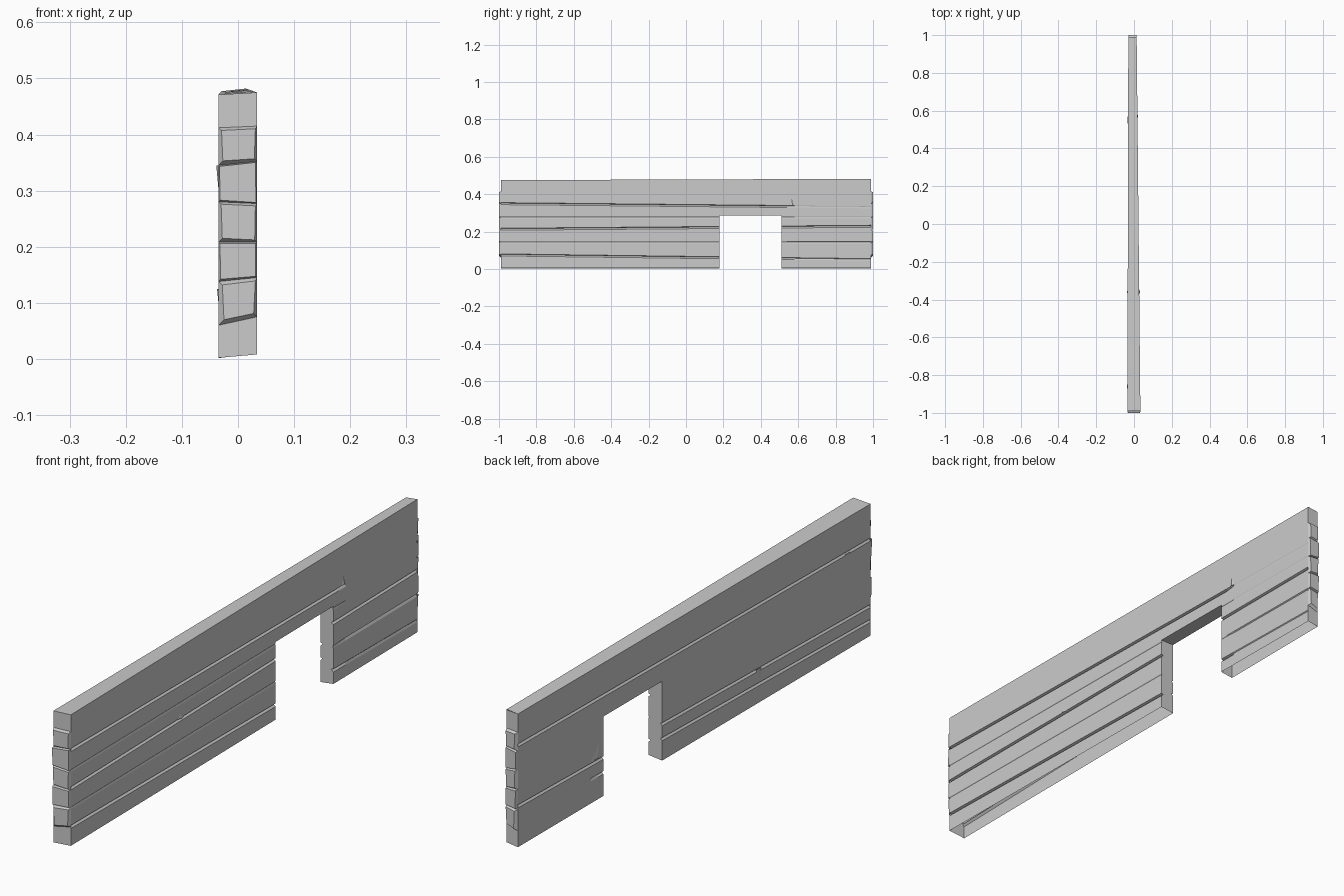
import bpy, bmesh

if "Cube" in bpy.data.objects:
    bpy.data.objects.remove(bpy.data.objects["Cube"])

END = 0.99
DOOR = (0.18, 0.51, 0.285)          # doorway start, end, height

# grooves: z at front, z at back, depth before and after the doorway
RIGHT = [(.076, .050, .009, .003), (.143, .141, .002, .004), (.213, .229, .009, .008),
         (.276, .276, .002, .001), (.350, .330, .009, .001)]
LEFT = [(.055, .095, .007, .001), (.108, .148, .007, .007), (.345, .365, .007, .007)]


def lerp(a, b, y):
    return a + (b - a) * (y + 1) / 2


def side_x(s, y):
    # the wall narrows towards the back
    return lerp(.034, .014, y) if s > 0 else lerp(-.035, -.030, y)


def top_z(s, y):
    return lerp(.475, .482, y) if s > 0 else lerp(.471, .477, y)


def column(s, y, over_door):
    """Points of one wall side at position y, bottom to top."""
    x = side_x(s, y)
    pts = [(x, y, .008 if s > 0 else .002)]
    lintel = False
    for z0, z1, da, db in (RIGHT if s > 0 else LEFT):
        z = lerp(z0, z1, y)
        if z > DOOR[2] and not lintel:
            if over_door:
                pts = []
            pts.append((x, y, DOOR[2]))
            lintel = True
        d = da if y < .55 else db
        pts += [(x, y, z - .006), (x - s * d, y, z + .002), (x, y, z + .005)]
    return pts + [(x, y, top_z(s, y))]


def finish(name, bm):
    bmesh.ops.remove_doubles(bm, verts=bm.verts, dist=1e-5)
    bmesh.ops.recalc_face_normals(bm, faces=bm.faces)
    me = bpy.data.meshes.new(name)
    bm.to_mesh(me)
    bm.free()
    ob = bpy.data.objects.new(name, me)
    bpy.context.collection.objects.link(ob)
    return ob


# plank wall: both grooved sides, top, lintel underside and door jambs; open below
bm = bmesh.new()
for ys, over in (((-END, -.4, DOOR[0]), False), (DOOR[:2], True), ((DOOR[1], .54, .58, END), False)):
    edges = []
    for s in (1, -1):
        cols = [[bm.verts.new(p) for p in column(s, y, over)] for y in ys]
        for a, b in zip(cols, cols[1:]):
            for i in range(len(a) - 1):
                bm.faces.new((a[i], b[i], b[i + 1], a[i + 1]))
        edges.append(cols)
    for k in range(len(ys) - 1):
        for row in ((-1, 0) if over else (-1,)):
            bm.faces.new((edges[0][k][row], edges[0][k + 1][row],
                          edges[1][k + 1][row], edges[1][k][row]))
    for k in (0, -1):
        if not over and abs(ys[k]) < .9:
            bm.faces.new(edges[0][k] + edges[1][k][::-1])
finish("plank_wall", bm)

# plank ends: z at left and right of each joint, and the bevel of each end block
JOINTS = [(.002, .008), (.060, .075), (.138, .145), (.208, .208),
          (.280, .277), (.345, .352), (.412, .415), (.471, .475)]
INSET = [0, .010, .004, .007, .003, .008, 0]
for s, name in ((-1, "front_plank_ends"), (1, "back_plank_ends")):
    bm = bmesh.new()
    y = s * END
    xl, xr = side_x(-1, y), side_x(1, y)
    rise = (.0, .006)[s > 0]
    for i, inset in enumerate(INSET):
        (l0, r0), (l1, r1) = JOINTS[i], JOINTS[i + 1]
        if i == 6:
            l1, r1 = l1 + rise, r1 + rise
        outer = [bm.verts.new(p) for p in ((xl, y, l0), (xr, y, r0), (xr, y, r1), (xl, y, l1))]
        if not inset:
            bm.faces.new(outer)
            continue
        n, yo = inset, s * 1.0
        inner = [bm.verts.new(p) for p in ((xl + n, yo, l0 + n), (xr - n * .6, yo, r0 + n * .6),
                                           (xr - .003, yo, r1 - n * .6), (xl + n * .7, yo, l1 - n * .6))]
        bm.faces.new(inner)
        for k in range(4):
            j = (k + 1) % 4
            bm.faces.new((outer[k], outer[j], inner[j], inner[k]))
    finish(name, bm)

# splinters: small raised wedges along the grooves (side, y, z, length, height)
bm = bmesh.new()
for s, y, z, w, h in ((1, -.36, .222, .03, .02), (1, .57, .34, .02, .035), (-1, -.86, .345, .03, -.045),
                      (-1, -.36, .125, .03, -.04), (-1, .55, .15, .07, .05)):
    x = side_x(s, y)
    base = [bm.verts.new(p) for p in ((x, y - w / 2, z), (x, y + w / 2, z), (x, y - w / 4, z + h))]
    tip = bm.verts.new((x + s * .004, y, z))
    for k in range(3):
        bm.faces.new((base[k], base[(k + 1) % 3], tip))
    bm.faces.new(base)
finish("splinters", bm)
